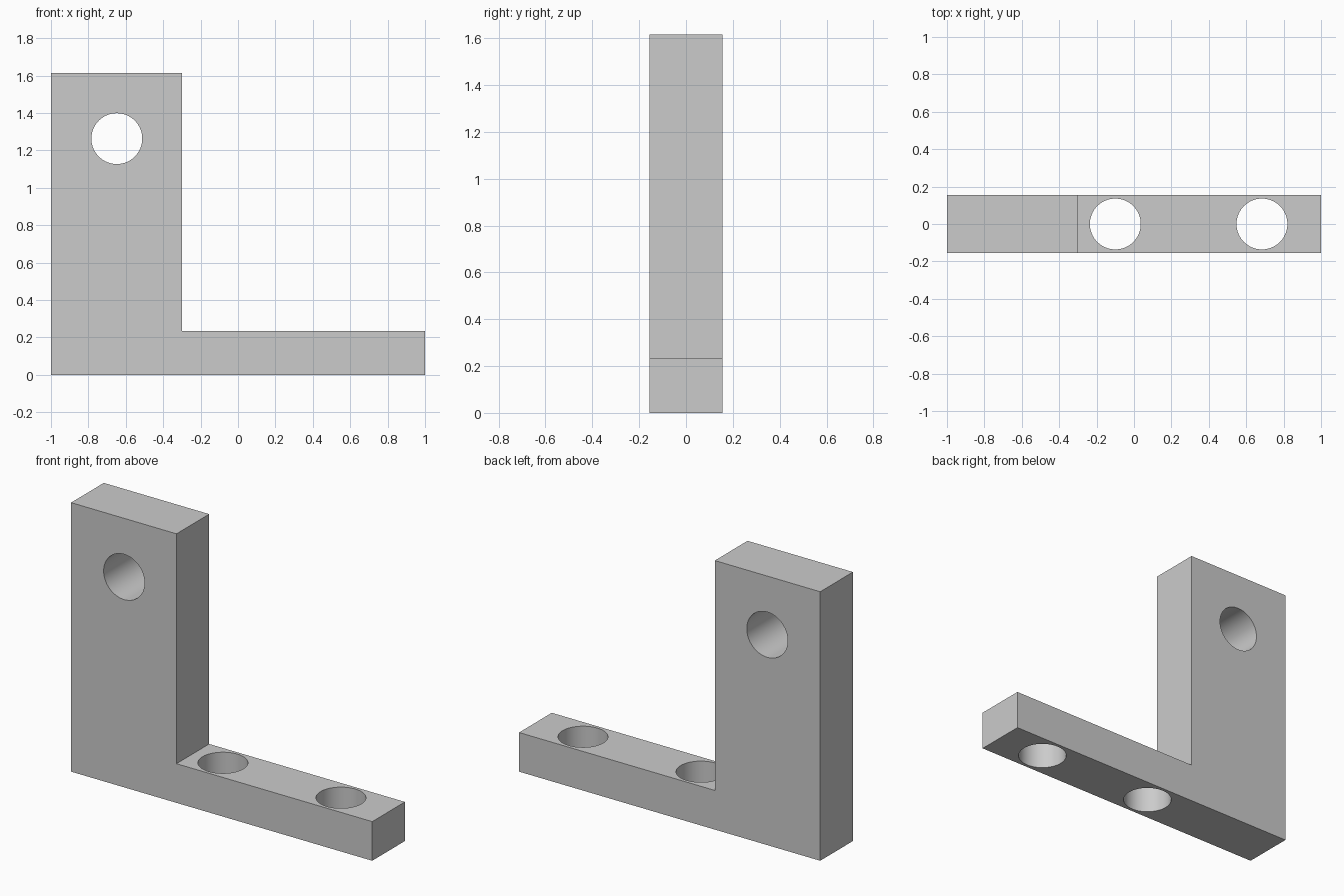
import bpy, bmesh
from math import pi, radians

cube = bpy.data.objects.get("Cube")
if cube:
    bpy.data.objects.remove(cube, do_unlink=True)

HALF_DEPTH = 0.155
HOLE_RADIUS = 0.136

grey = bpy.data.materials.new("plain_grey")
grey.use_nodes = True
colour = (0.6, 0.6, 0.6, 1)
grey.diffuse_color = colour
grey.node_tree.nodes["Principled BSDF"].inputs["Base Color"].default_value = colour

# L-shaped bracket body, extruded from its side profile
profile = [(-1, 0), (1, 0), (1, 0.235), (-0.3, 0.235), (-0.3, 1.615), (-1, 1.615)]
bm = bmesh.new()
face = bm.faces.new([bm.verts.new((x, -HALF_DEPTH, z)) for x, z in profile])
extruded = bmesh.ops.extrude_face_region(bm, geom=[face])["geom"]
moved = [v for v in extruded if isinstance(v, bmesh.types.BMVert)]
bmesh.ops.translate(bm, verts=moved, vec=(0, 2 * HALF_DEPTH, 0))
bmesh.ops.recalc_face_normals(bm, faces=bm.faces)
mesh = bpy.data.meshes.new("bracket")
bm.to_mesh(mesh)
bm.free()
mesh.materials.append(grey)
bracket = bpy.data.objects.new("bracket", mesh)
bpy.context.collection.objects.link(bracket)


def drill(location, rotation):
    """Cut one round through hole in the bracket."""
    bpy.ops.mesh.primitive_cylinder_add(vertices=64, radius=HOLE_RADIUS, depth=0.8,
                                        location=location, rotation=rotation)
    cutter = bpy.context.object
    cutter.name = "hole_cutter"
    cutter.hide_render = True
    cutter.data.materials.append(grey)
    cut = bracket.modifiers.new("hole", 'BOOLEAN')
    cut.operation = 'DIFFERENCE'
    cut.solver = 'EXACT'
    cut.object = cutter
    bpy.ops.object.select_all(action='DESELECT')
    bracket.select_set(True)
    bpy.context.view_layer.objects.active = bracket
    bpy.ops.object.modifier_apply(modifier=cut.name)
    bpy.data.objects.remove(cutter, do_unlink=True)


# Upright hole runs front to back, foot holes run top to bottom
drill((-0.648, 0, 1.263), (pi / 2, 0, 0))
for x in (-0.1, 0.684):
    drill((x, 0, 0.1), (0, 0, 0))

bpy.ops.object.shade_smooth_by_angle(angle=radians(30))
